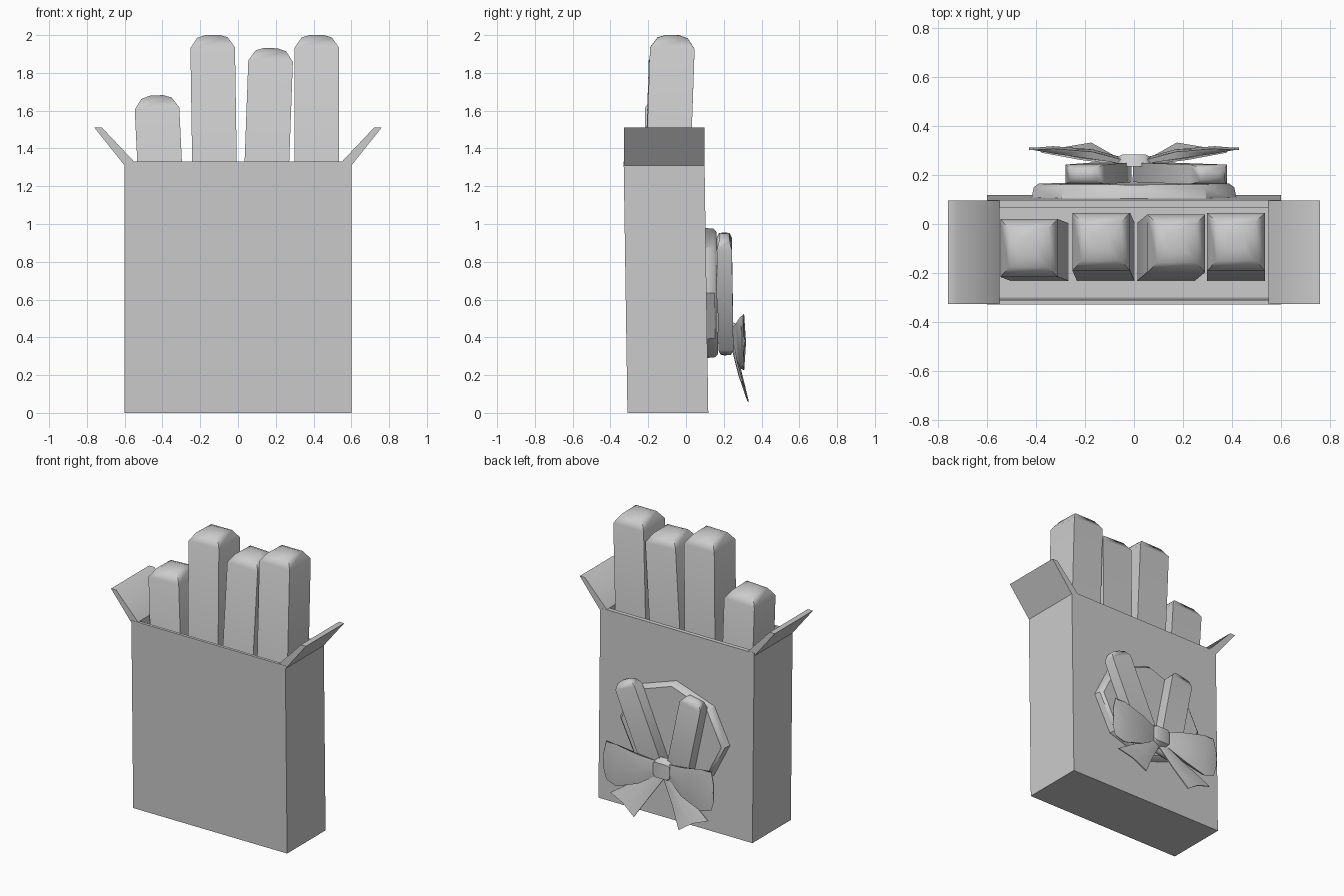
import bpy, bmesh, math
from mathutils import Vector

if "Cube" in bpy.data.objects:
    bpy.data.objects.remove(bpy.data.objects["Cube"])


def loft(name, rings, angle=50):
    """Skin a list of equal-length point rings and cap both ends."""
    bm = bmesh.new()
    vs = [[bm.verts.new(p) for p in r] for r in rings]
    n = len(rings[0])
    for a, b in zip(vs, vs[1:]):
        for i in range(n):
            j = (i + 1) % n
            bm.faces.new((a[i], a[j], b[j], b[i]))
    bm.faces.new(vs[0][::-1])
    bm.faces.new(vs[-1])
    bmesh.ops.recalc_face_normals(bm, faces=bm.faces)
    me = bpy.data.meshes.new(name)
    bm.to_mesh(me)
    bm.free()
    ob = bpy.data.objects.new(name, me)
    bpy.context.collection.objects.link(ob)
    bpy.ops.object.select_all(action='DESELECT')
    ob.select_set(True)
    bpy.context.view_layer.objects.active = ob
    bpy.ops.object.shade_smooth_by_angle(angle=math.radians(angle))
    return ob


def rect(hx, y0, y1, z):
    return [(-hx, y0, z), (hx, y0, z), (hx, y1, z), (-hx, y1, z)]


def stick(name, base, tip, hw, hd, both_ends=False):
    """Square bar with a domed tip, optionally domed at both ends."""
    p, q = Vector(base), Vector(tip)
    axis = (q - p).normalized()
    side = Vector((0, 1, 0)).cross(axis).normalized()
    deep = axis.cross(side)
    length = (q - p).length
    k = hw * 0.6
    stations = [(length - k, 1), (length - k * 0.22, 0.68), (length, 0.3)]
    start = [(0, 0.3), (k * 0.22, 0.68), (k, 1)] if both_ends else [(0, 1)]
    rings = []
    for t, s in start + stations:
        c = p + axis * t
        rings.append([c + side * (sx * hw * s) + deep * (sy * hd * s)
                      for sx, sy in ((-1, -1), (1, -1), (1, 1), (-1, 1))])
    return loft(name, rings, 60)


# Open carton: outer walls, rim, inner walls and raised inner floor
loft("carton", [rect(0.6, -0.31, 0.118, 0), rect(0.6, -0.33, 0.098, 1.33),
                rect(0.55, -0.31, 0.068, 1.33), rect(0.55, -0.30, 0.078, 0.7)])

# Open side flaps
for s, label in ((-1, "left"), (1, "right")):
    prof = [(0.6, 1.31), (0.76, 1.51), (0.72, 1.51), (0.55, 1.33)]
    loft(label + "_flap", [[(s * x, y, z) for x, z in prof] for y in (-0.328, 0.097)])

# Four upright sticks
for i, (x0, x1, y1, z1) in enumerate([(-0.385, -0.432, -0.097, 1.68),
                                      (-0.115, -0.135, -0.07, 2.0),
                                      (0.13, 0.175, -0.077, 1.93),
                                      (0.417, 0.417, -0.07, 2.0)]):
    stick(f"stick_{i + 1}", (x0, -0.115, 0.7), (x1, y1, z1), 0.118, 0.118)

# Eight-sided oval plaque on the back
def oval(rx, rz, y):
    pts = []
    for i in range(8):
        a = math.radians(45 * i)
        z = rz * math.sin(a)
        pts.append((rx * math.cos(a), y - 0.015 * z, 0.635 + z))
    return pts

loft("plaque", [oval(0.42, 0.345, 0.10), oval(0.41, 0.34, 0.15), oval(0.39, 0.325, 0.165)], 40)

# Two small sticks on the plaque
stick("small_stick_a", (0.05, 0.212, 0.32), (0.325, 0.202, 0.94), 0.082, 0.04, True)
stick("small_stick_b", (-0.08, 0.212, 0.31), (-0.21, 0.202, 0.95), 0.082, 0.04, True)

# Bow: flared loops and tails on both sides of a knot
for s, label in ((-1, "left"), (1, "right")):
    loop = [(0.04, 0.36, 0.46, 0.245, 0.27), (0.17, 0.28, 0.485, 0.265, 0.305),
            (0.33, 0.225, 0.52, 0.288, 0.318), (0.41, 0.25, 0.525, 0.303, 0.312),
            (0.43, 0.32, 0.44, 0.306, 0.312)]
    rings = []
    for x, lo, hi, yb, yf in loop:
        mid = (lo + hi) / 2
        rings.append([(s * x, yb, lo + 0.01), (s * x, yf - 0.01, lo), (s * x, yf, mid),
                      (s * x, yf - 0.01, hi), (s * x, yb, hi - 0.01)])
    loft("bow_loop_" + label, rings)

    tail = [((0.0, 0.25, 0.34), (0.03, 0.26, 0.37), (0.06, 0.25, 0.38)),
            ((0.09, 0.285, 0.2), (0.15, 0.29, 0.235), (0.22, 0.27, 0.27)),
            ((0.175, 0.333, 0.06), (0.27, 0.317, 0.125), (0.38, 0.3, 0.165))]
    loft("bow_tail_" + label,
         [[(s * x, y, z) for x, y, z in row] + [(s * x, y - 0.008, z) for x, y, z in row[::-1]]
          for row in tail])

knot = [(-0.065, 0.055, 0.275), (-0.045, 0.075, 0.285), (0.045, 0.075, 0.285), (0.065, 0.055, 0.275)]
loft("bow_knot", [[(x, 0.235, 0.41 - h), (x, y, 0.41 - h * 0.7), (x, y, 0.41 + h * 0.7), (x, 0.235, 0.41 + h)]
                  for x, h, y in knot])
